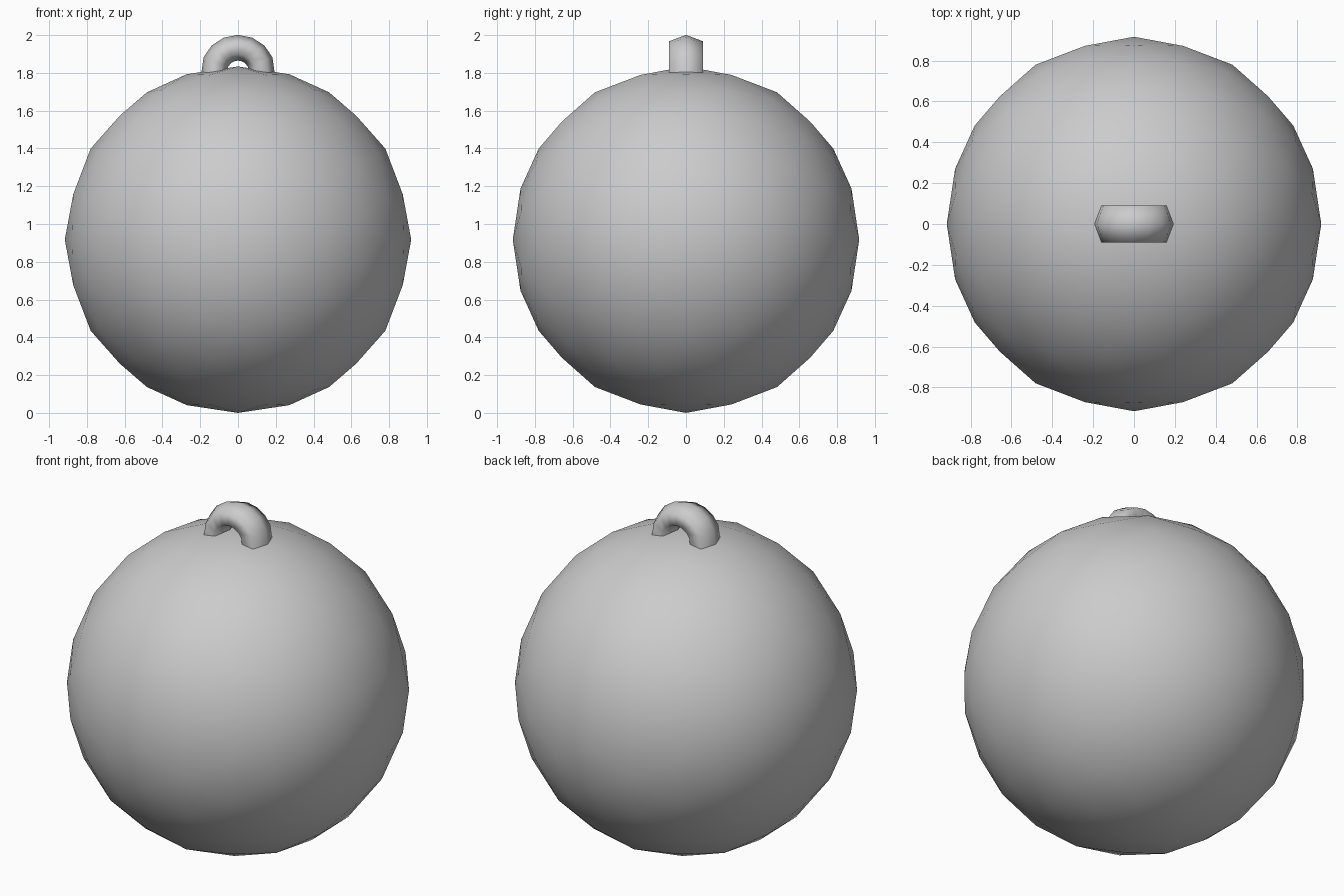
import bpy, bmesh
from math import radians, atan, sqrt
from mathutils import Matrix

if "Cube" in bpy.data.objects:
    bpy.data.objects.remove(bpy.data.objects["Cube"])

R = 0.917            # ball radius
LOOP_Z = 1.81        # centre height of the hanging loop


def edit(obj, func):
    bm = bmesh.new()
    bm.from_mesh(obj.data)
    func(bm)
    bm.to_mesh(obj.data)
    bm.free()
    obj.data.shade_smooth()


# Faceted-outline ball, turned so an edge midpoint sits at the very bottom
bpy.ops.mesh.primitive_ico_sphere_add(subdivisions=3, radius=R, location=(0, 0, R))
ball = bpy.context.object
ball.name = "ball"
tilt = -atan(2 / (1 + sqrt(5)))
edit(ball, lambda bm: bmesh.ops.rotate(
    bm, verts=bm.verts, cent=(0, 0, 0), matrix=Matrix.Rotation(tilt, 3, 'Y')))

# Hanging loop: upper half of a hexagonal-section ring, widened in y
bpy.ops.mesh.primitive_torus_add(major_radius=0.127, minor_radius=0.07,
                                 major_segments=16, minor_segments=6,
                                 location=(0, 0, LOOP_Z))
loop = bpy.context.object
loop.name = "hanging_loop"


def shape_loop(bm):
    bmesh.ops.rotate(bm, verts=bm.verts, cent=(0, 0, 0),
                     matrix=Matrix.Rotation(radians(90), 3, 'X'))
    bmesh.ops.scale(bm, verts=bm.verts, vec=(1, 1.48, 0.97))
    # drop the part buried in the ball
    buried = [f for f in bm.faces if f.calc_center_median().z < -0.001]
    bmesh.ops.delete(bm, geom=buried, context='FACES')
    # push the open ends just under the ball's surface
    for v in bm.verts:
        if abs(v.co.z) < 0.005:
            v.co.z = -0.03


edit(loop, shape_loop)
